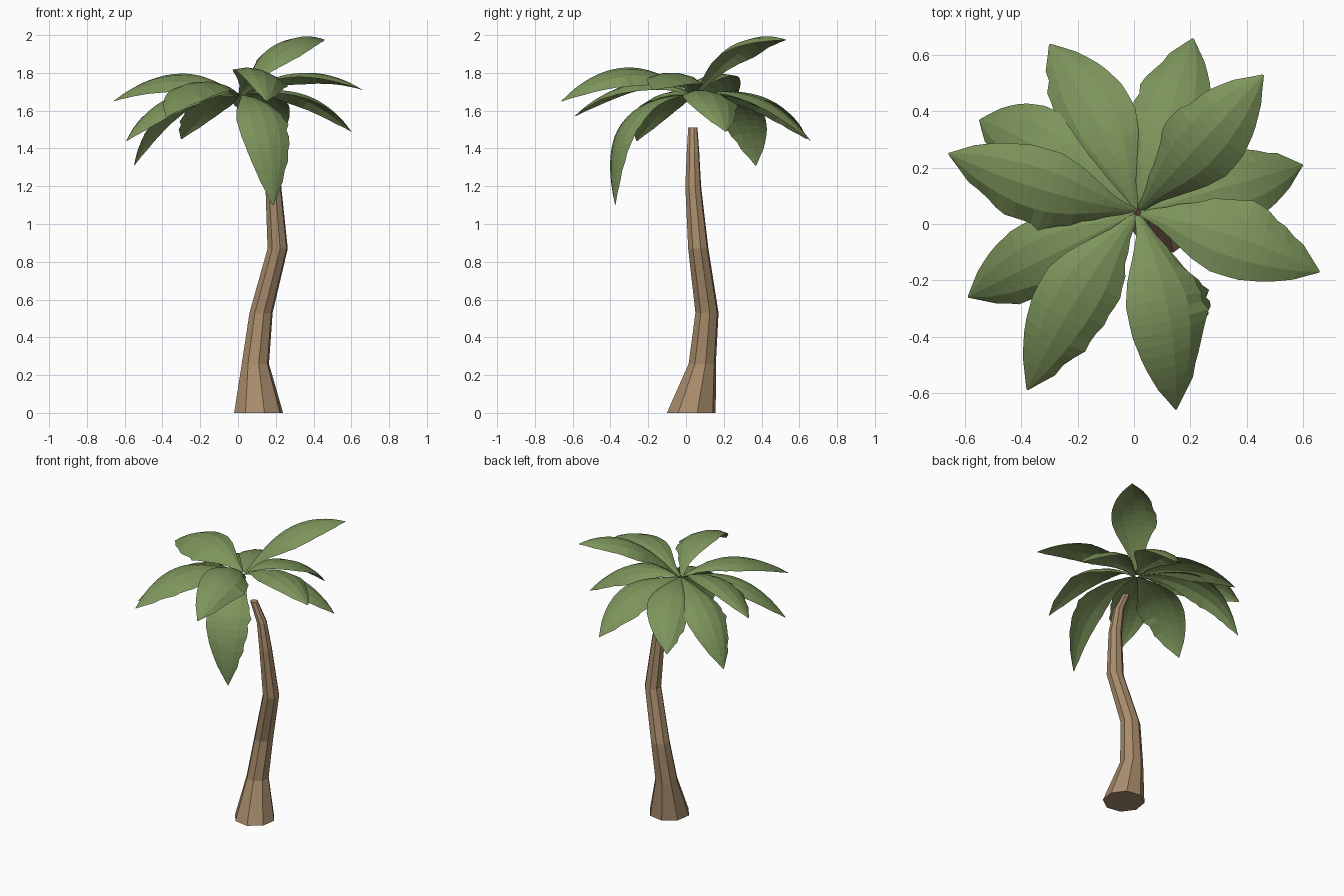
import bpy, bmesh, math, random
from mathutils import Vector

if "Cube" in bpy.data.objects:
    bpy.data.objects.remove(bpy.data.objects["Cube"])

random.seed(4)


def material(name, rgb):
    m = bpy.data.materials.new(name)
    m.diffuse_color = (*rgb, 1)
    m.use_nodes = True
    m.node_tree.nodes["Principled BSDF"].inputs["Base Color"].default_value = m.diffuse_color
    return m


BROWN = material("bark brown", (0.39, 0.26, 0.147))
GREEN = material("leaf green", (0.205, 0.30, 0.105))


def finish(bm, name, mat):
    me = bpy.data.meshes.new(name)
    bm.to_mesh(me)
    bm.free()
    me.materials.append(mat)
    ob = bpy.data.objects.new(name, me)
    bpy.context.collection.objects.link(ob)
    return ob


# Crooked eight-sided trunk: x, y, z, radius of each ring
RINGS = [(0.109, 0.028, 0.0, 0.133), (0.092, 0.086, 0.26, 0.074),
         (0.122, 0.111, 0.53, 0.063), (0.210, 0.065, 0.87, 0.055),
         (0.187, 0.038, 1.2, 0.043), (0.158, 0.037, 1.38, 0.034),
         (0.098, 0.036, 1.51, 0.025)]
bm = bmesh.new()
loops = []
for x, y, z, r in RINGS:
    angles = [math.tau * (i + 0.3) / 8 for i in range(8)]
    loops.append([bm.verts.new((x + r * math.cos(a), y + r * math.sin(a), z)) for a in angles])
for lo, hi in zip(loops, loops[1:]):
    for i in range(8):
        j = (i + 1) % 8
        bm.faces.new((lo[i], lo[j], hi[j], hi[i]))
bm.faces.new(loops[0][::-1])
bm.faces.new(loops[-1])
finish(bm, "trunk", BROWN)

# Half-width of a frond along its length
WIDTH = [(0, 0.012), (0.1, 0.034), (0.2, 0.072), (0.32, 0.118), (0.45, 0.146),
         (0.6, 0.143), (0.75, 0.115), (0.88, 0.07), (1, 0.003)]


def half_width(t):
    for (t0, w0), (t1, w1) in zip(WIDTH, WIDTH[1:]):
        if t <= t1:
            return w0 + (w1 - w0) * (t - t0) / (t1 - t0)
    return WIDTH[-1][1]


CROWN = Vector((0.012, 0.043, 1.68))


def frond(name, tip, bend_height, reach, bow, droop, roll, steps=18):
    """Arched leaf along a quadratic curve, bowed and rolled sideways, torn on the left edge."""
    tip = Vector(tip)
    flat = Vector((tip.x - CROWN.x, tip.y - CROWN.y, 0))
    heading = flat.normalized()
    left = Vector((-heading.y, heading.x, 0))
    start = CROWN + heading * 0.012
    bend = CROWN + flat * reach + left * bow
    bend.z = bend_height
    bm = bmesh.new()
    rows = []
    for k in range(steps + 1):
        t = k / steps
        c = start * (1 - t) ** 2 + bend * (2 * t * (1 - t)) + tip * t * t
        tangent = ((bend - start) * (1 - t) + (tip - bend) * t).normalized()
        normal = tangent.cross(left).normalized()
        w = half_width(t)
        tear = random.uniform(0.85, 1.0) if 4 <= k <= 15 else 1.0
        row = []
        for s in (-1, -0.5, 0, 0.5, 1):
            sw = w * s * (tear if s == 1 else 1)
            row.append(bm.verts.new(c + left * sw - normal * (w * (droop * s * s + roll * s))))
        rows.append(row)
    for a, b in zip(rows, rows[1:]):
        for i in range(4):
            bm.faces.new((a[i], b[i], b[i + 1], a[i + 1]))
    finish(bm, name, GREEN)


# Fronds around the crown: tip, arch height, arch reach, sideways bow, edge droop, roll
FRONDS = [((0.66, -0.17, 1.71), 1.905, 0.5, 0.05, 0.28, 0.12),
          ((0.46, 0.53, 1.975), 2.07, 0.45, 0, 0.36, 0),
          ((0.21, 0.66, 1.44), 1.78, 0.6, 0, 0.28, 0.1),
          ((-0.30, 0.64, 1.45), 1.78, 0.6, -0.04, 0.28, 0.1),
          ((-0.55, 0.37, 1.31), 1.76, 0.8, -0.04, 0.28, 0.1),
          ((-0.66, 0.25, 1.65), 1.905, 0.5, 0.05, 0.3, 0.3),
          ((-0.59, -0.26, 1.44), 1.79, 0.6, 0, 0.28, 0.1),
          ((-0.38, -0.59, 1.57), 1.87, 0.5, -0.04, 0.28, 0.1),
          ((0.15, -0.66, 1.65), 1.97, 0.5, 0.08, 0.3, 0.3),
          ((0.185, -0.375, 1.10), 1.70, 1.15, -0.03, 0.2, 0),
          ((0.60, 0.21, 1.49), 1.79, 0.58, 0, 0.28, 0.1)]
for n, spec in enumerate(FRONDS, 1):
    frond(f"frond_{n}", *spec)
